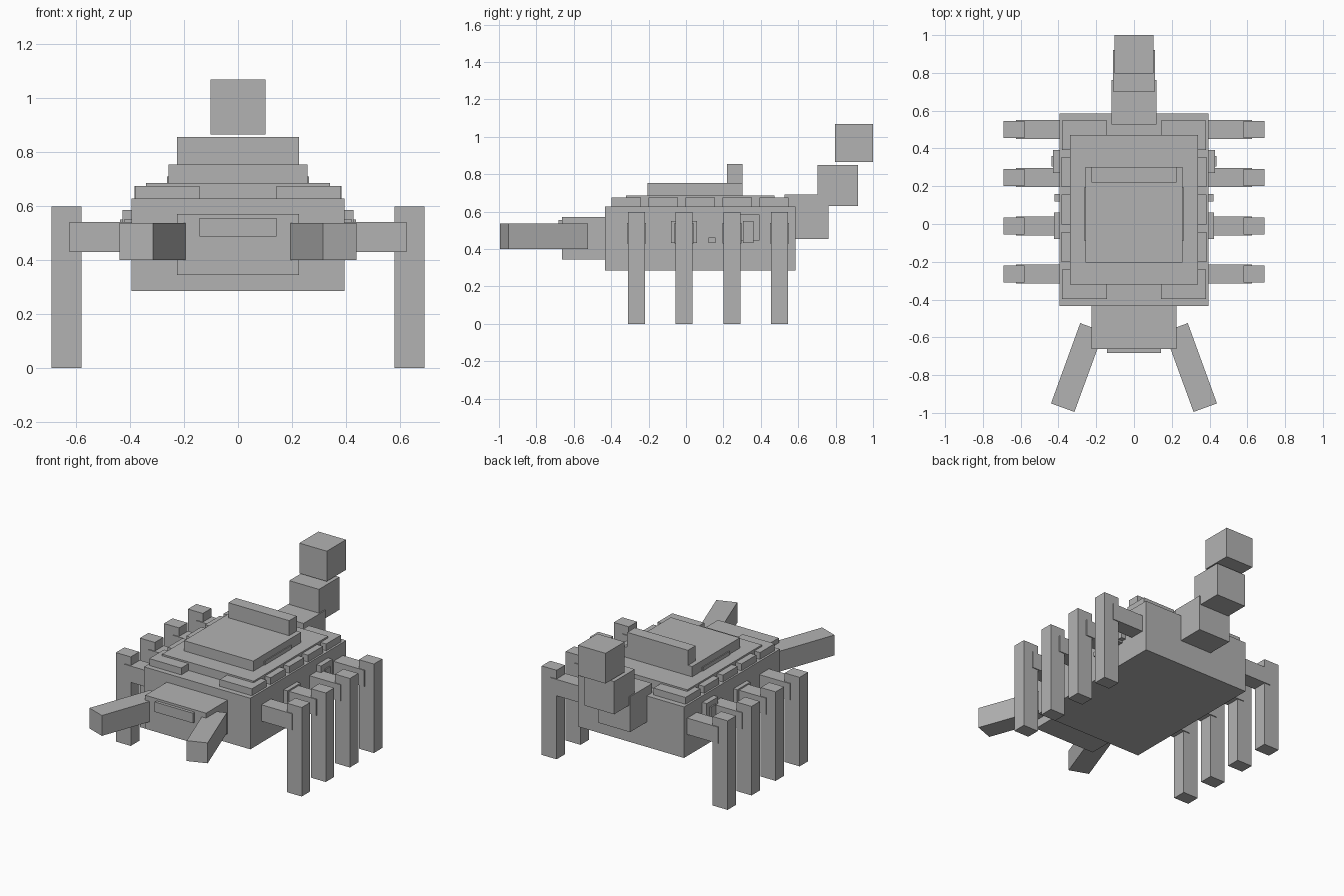
import bpy, math

grey = bpy.data.materials.new("stone_grey")
grey.diffuse_color = (0.45, 0.45, 0.45, 1)


def box(name, x, y, z, turn=0.0):
    """Block spanning the given (min, max) ranges, turned about its own centre."""
    rs = (x, y, z)
    hx, hy, hz = [(b - a) / 2 for a, b in rs]
    verts = [(i * hx, j * hy, k * hz) for k in (-1, 1) for i, j in ((-1, -1), (1, -1), (1, 1), (-1, 1))]
    faces = [(3, 2, 1, 0), (4, 5, 6, 7)] + [(i, (i + 1) % 4, (i + 1) % 4 + 4, i + 4) for i in range(4)]
    mesh = bpy.data.meshes.new(name)
    mesh.from_pydata(verts, [], faces)
    mesh.materials.append(grey)
    ob = bpy.data.objects.new(name, mesh)
    ob.location = [(a + b) / 2 for a, b in rs]
    ob.rotation_euler.z = turn
    bpy.context.collection.objects.link(ob)
    return ob


def pair(name, x, y, z, turn=0.0):
    """Right-hand block and its mirrored twin on the left."""
    box("right_" + name, x, y, z, turn)
    box("left_" + name, (-x[1], -x[0]), y, z, -turn)


# Body, head and mouth plate
box("body", (-0.395, 0.395), (-0.433, 0.585), (0.285, 0.628))
box("head", (-0.226, 0.226), (-0.662, -0.425), (0.345, 0.57))
box("mouth_plate", (-0.142, 0.142), (-0.682, -0.655), (0.488, 0.555))

# Splayed claws
pair("claw", (0.234, 0.366), (-0.986, -0.534), (0.40, 0.537), math.radians(20))

# Stacked back shell and raised fin
box("shell_plate", (-0.34, 0.34), (-0.32, 0.472), (0.62, 0.685))
box("shell_deck", (-0.257, 0.257), (-0.205, 0.302), (0.68, 0.754))
box("back_fin", (-0.226, 0.226), (0.22, 0.302), (0.75, 0.855))
pair("deck_strip", (0.25, 0.263), (-0.09, 0.195), (0.685, 0.71))

# Shell rim tiles
for y in (-0.398, 0.392):
    pair("corner_tile", (0.143, 0.381), (y, y + 0.157), (0.62, 0.674))
for y in (-0.2, -0.002, 0.196):
    pair("rim_tile", (0.30, 0.383), (y, y + 0.158), (0.62, 0.674))

# Four legs per side
for y in (-0.265, -0.01, 0.246, 0.5):
    pair("leg_arm", (0.38, 0.624), (y - 0.051, y + 0.051), (0.43, 0.54))
    pair("leg_shin", (0.58, 0.691), (y - 0.045, y + 0.045), (0, 0.598))

# Small flank plates
pair("rear_flank_plate", (0.39, 0.428), (0.27, 0.392), (0.445, 0.585))
pair("rear_flank_stud", (0.39, 0.437), (0.305, 0.36), (0.432, 0.55))
pair("middle_flank_stud", (0.39, 0.422), (0.12, 0.158), (0.433, 0.462))
pair("front_flank_plate", (0.39, 0.423), (-0.08, 0.06), (0.432, 0.55))

# Rising tail
box("tail_base", (-0.118, 0.118), (0.527, 0.762), (0.452, 0.69))
box("tail_middle", (-0.11, 0.11), (0.702, 0.92), (0.63, 0.85))
box("tail_tip", (-0.102, 0.102), (0.797, 1.0), (0.865, 1.068))
